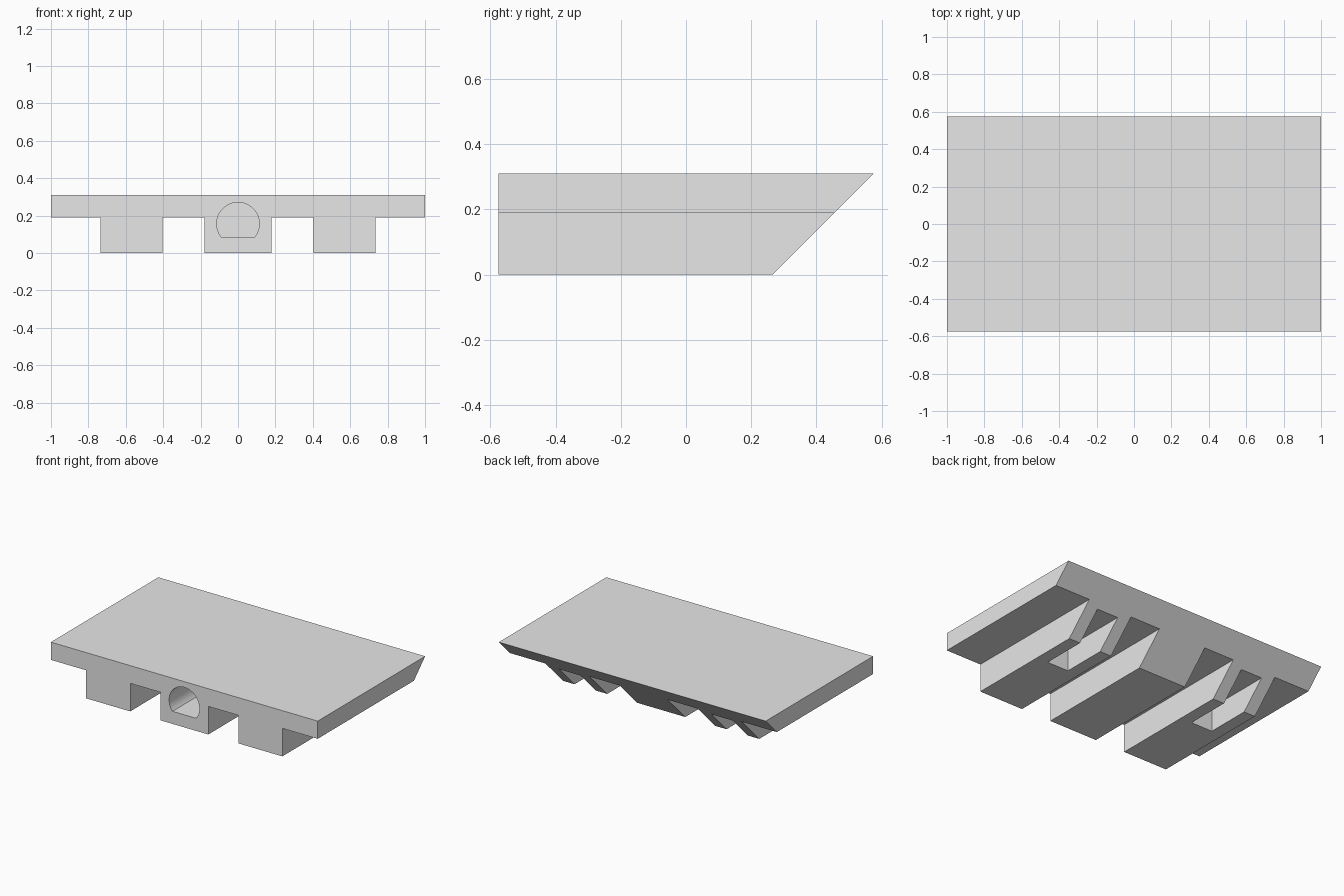
import bpy, bmesh, math

old = bpy.data.objects.get("Cube")
if old:
    bpy.data.objects.remove(old, do_unlink=True)

FRONT, BACK, TOP, PLATE_Z = -0.575, 0.575, 0.31, 0.19

grey = bpy.data.materials.new("plain_grey")
grey.use_nodes = True
grey.diffuse_color = (0.8, 0.8, 0.8, 1)
grey.node_tree.nodes["Principled BSDF"].inputs["Base Color"].default_value = (0.8, 0.8, 0.8, 1)


def prism(name, outline, start, vector):
    """Extrude a closed outline; start maps 2D points to 3D."""
    bm = bmesh.new()
    face = bm.faces.new([bm.verts.new(start(a, b)) for a, b in outline])
    res = bmesh.ops.extrude_face_region(bm, geom=[face])
    verts = [g for g in res["geom"] if isinstance(g, bmesh.types.BMVert)]
    bmesh.ops.translate(bm, verts=verts, vec=vector)
    bmesh.ops.recalc_face_normals(bm, faces=bm.faces[:])
    mesh = bpy.data.meshes.new(name)
    bm.to_mesh(mesh)
    bm.free()
    mesh.materials.append(grey)
    obj = bpy.data.objects.new(name, mesh)
    bpy.context.scene.collection.objects.link(obj)
    return obj


def box(name, x0, x1, y0, y1, z0, z1):
    return prism(name, [(x0, z0), (x1, z0), (x1, z1), (x0, z1)],
                 lambda x, z: (x, y0, z), (0, y1 - y0, 0))


def cut(target, cutter):
    mod = target.modifiers.new("cut", 'BOOLEAN')
    mod.operation = 'DIFFERENCE'
    mod.solver = 'EXACT'
    mod.object = cutter
    cutter.hide_render = True
    cutter.hide_viewport = True
    cutter.display_type = 'WIRE'


# Ribbed body: front cross-section mirrored about the centre
half = [(0.18, 0), (0.18, PLATE_Z), (0.405, PLATE_Z), (0.405, 0),
        (0.735, 0), (0.735, PLATE_Z), (1, PLATE_Z), (1, TOP)]
section = half + [(-x, z) for x, z in reversed(half)]
body = prism("ribbed_plate", section, lambda x, z: (x, FRONT, z), (0, BACK - FRONT, 0))

# Back end slanted at 45 degrees: slide the back vertices forward by depth below the top
for v in body.data.vertices:
    if v.co.y > 0:
        v.co.y -= TOP - v.co.z

# Slots in the outer ribs, open below and at the back
for side, label in ((1, "left"), (-1, "right")):
    mid = side * 0.57
    cut(body, box(label + "_slot_cutter", mid - 0.08, mid + 0.08, -0.04, 0.7, -0.1, 0.165))

# Blind bore with a flat floor in the front of the middle rib
radius, centre, floor = 0.114, 0.157, 0.085
low = math.asin((floor - centre) / radius)
steps = 48
arc = [low + (math.pi - 2 * low) * i / steps for i in range(steps + 1)]
bore = prism("bore_cutter",
             [(radius * math.cos(a), centre + radius * math.sin(a)) for a in arc],
             lambda x, z: (x, FRONT - 0.1, z), (0, 0.8, 0))
cut(body, bore)

# Smooth bore wall, sharp edges elsewhere
bpy.ops.object.select_all(action='DESELECT')
body.select_set(True)
bpy.context.view_layer.objects.active = body
for mod in list(body.modifiers):
    bpy.ops.object.modifier_apply(modifier=mod.name)
bpy.ops.object.shade_smooth_by_angle(angle=math.radians(30))

# Cutters are no longer needed
for obj in [o for o in bpy.data.objects if o.name.endswith("_cutter")]:
    bpy.data.objects.remove(obj, do_unlink=True)
